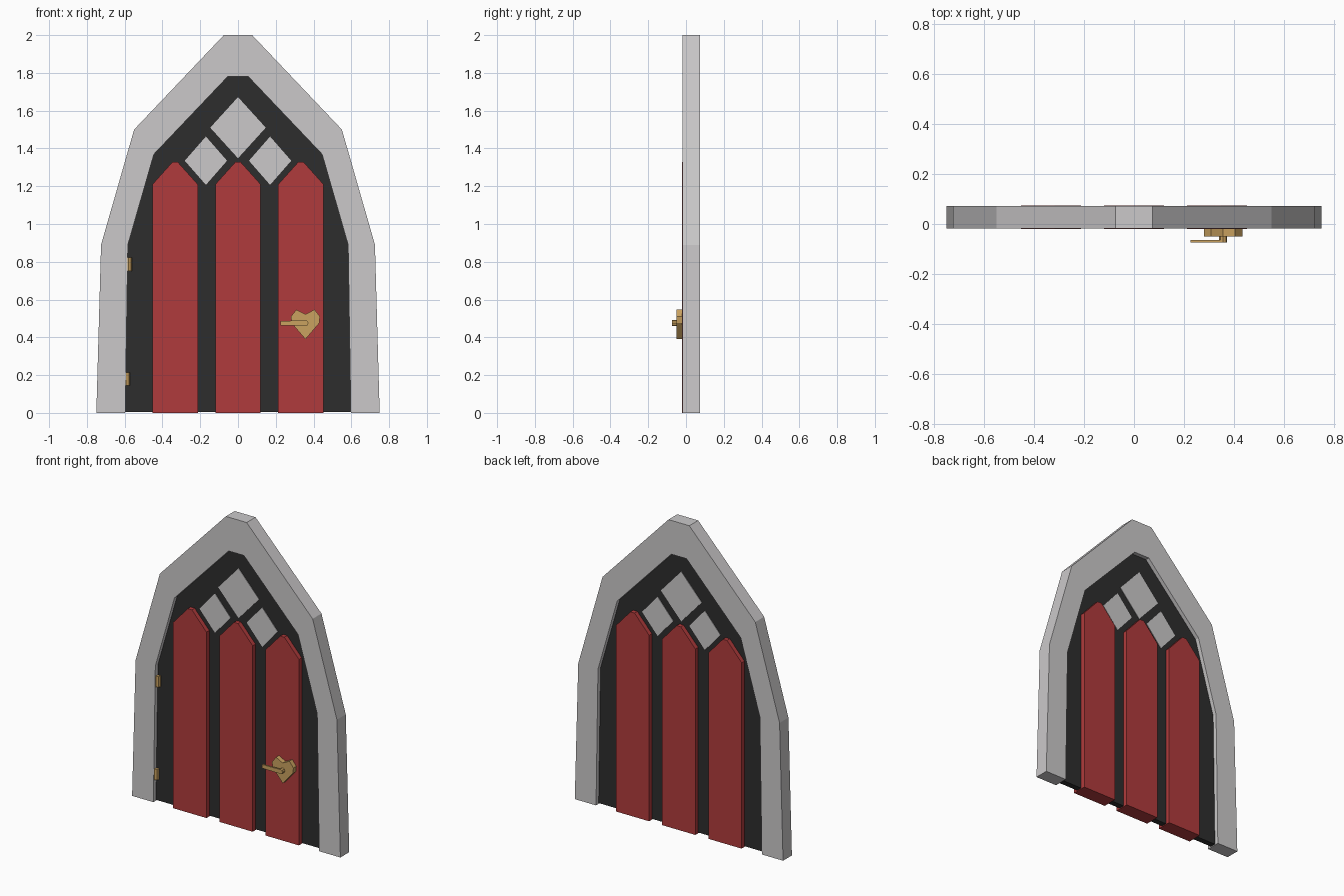
import bpy, bmesh, math

if "Cube" in bpy.data.objects:
    bpy.data.objects.remove(bpy.data.objects["Cube"])


def material(name, hex_rgb):
    m = bpy.data.materials.new(name)
    lin = []
    for i in (0, 2, 4):
        c = int(hex_rgb[i:i + 2], 16) / 255
        lin.append(c / 12.92 if c <= 0.04045 else ((c + 0.055) / 1.055) ** 2.4)
    m.diffuse_color = (*lin, 1)
    m.use_nodes = True
    m.node_tree.nodes["Principled BSDF"].inputs["Base Color"].default_value = m.diffuse_color
    return m


STONE = material("light grey stone", "CBC9CA")
DARK = material("dark wood", "2D2D2D")
RED = material("red paint", "B03B3C")
BRASS = material("brass", "CAA260")


def finish(bm, name, mat):
    bmesh.ops.recalc_face_normals(bm, faces=bm.faces[:])
    me = bpy.data.meshes.new(name)
    bm.to_mesh(me)
    bm.free()
    me.materials.append(mat)
    ob = bpy.data.objects.new(name, me)
    bpy.context.collection.objects.link(ob)
    return ob


def extrude(name, pts, y0, y1, mat):
    """Extrude an (x, z) outline from y0 to y1."""
    bm = bmesh.new()
    face = bm.faces.new([bm.verts.new((x, y0, z)) for x, z in pts])
    res = bmesh.ops.extrude_face_region(bm, geom=[face])
    for v in res["geom"]:
        if isinstance(v, bmesh.types.BMVert):
            v.co.y = y1
    return finish(bm, name, mat)


def mirrored(left, cx=0.0):
    return left + [(2 * cx - x, z) for x, z in reversed(left)]


outer = [(-0.75, 0), (-0.725, 0.89), (-0.55, 1.5), (-0.075, 2.0)]
inner = [(-0.597, 0), (-0.583, 0.89), (-0.445, 1.37), (-0.055, 1.78)]

# Stone arch: quads between outer and inner outlines, front and back
bm = bmesh.new()
rings = [[bm.verts.new((x, y, z)) for x, z in mirrored(o)]
         for o, y in ((outer, -0.018), (inner, -0.018), (inner, 0.073), (outer, 0.073))]
for a, b in zip(rings, rings[1:] + rings[:1]):
    for i in range(len(a) - 1):
        bm.faces.new((a[i], a[i + 1], b[i + 1], b[i]))
for i in (0, -1):
    bm.faces.new([r[i] for r in rings])
finish(bm, "stone_arch", STONE)

# Dark door panel, slightly let into the arch
panel = [(x * 1.005, max(z, 0.005)) for x, z in inner]
extrude("door_panel", mirrored(panel), 0.009, 0.046, DARK)

# Three pointed red planks running through the panel
for name, cx in (("left", -0.333), ("middle", 0.0), ("right", 0.333)):
    pts = [(cx - 0.12, 0), (cx - 0.12, 1.21), (cx - 0.015, 1.327), (cx + 0.015, 1.327),
           (cx + 0.12, 1.21), (cx + 0.12, 0)]
    extrude(name + "_plank", pts, -0.020, 0.075, RED)

# Diamond window panes
for name, cx, cz, w, h in (("top", 0, 1.51, 0.147, 0.162),
                           ("left", -0.17, 1.335, 0.112, 0.128),
                           ("right", 0.17, 1.335, 0.112, 0.128)):
    extrude(name + "_window", [(cx - w, cz), (cx, cz + h), (cx + w, cz), (cx, cz - h)],
            0.006, 0.049, STONE)

# Heart-shaped handle plate
hx = 0.357
heart = [(hx, 0.39), (hx - 0.073, 0.475), (hx - 0.077, 0.51), (hx - 0.048, 0.547),
         (hx, 0.522), (hx + 0.048, 0.547), (hx + 0.077, 0.51), (hx + 0.073, 0.475)]
extrude("handle_plate", heart, -0.05, -0.015, BRASS)

# Lever: spindle and thin grip
r = 0.016
spindle = [(hx + r * math.cos(i * math.pi / 4), 0.475 + r * math.sin(i * math.pi / 4))
           for i in range(8)]
extrude("handle_spindle", spindle, -0.075, -0.045, BRASS)
extrude("handle_grip", [(0.226, 0.463), (0.226, 0.487), (0.36, 0.489), (0.373, 0.475),
                        (0.36, 0.461)], -0.075, -0.065, BRASS)

# Hinge pins beside the arch
for name, x, z in (("upper", -0.581, 0.787), ("lower", -0.592, 0.18)):
    bm = bmesh.new()
    bmesh.ops.create_cone(bm, cap_ends=True, segments=8, radius1=0.02, radius2=0.02, depth=0.07)
    bmesh.ops.translate(bm, vec=(x, 0.005, z), verts=bm.verts[:])
    finish(bm, name + "_hinge", BRASS)
